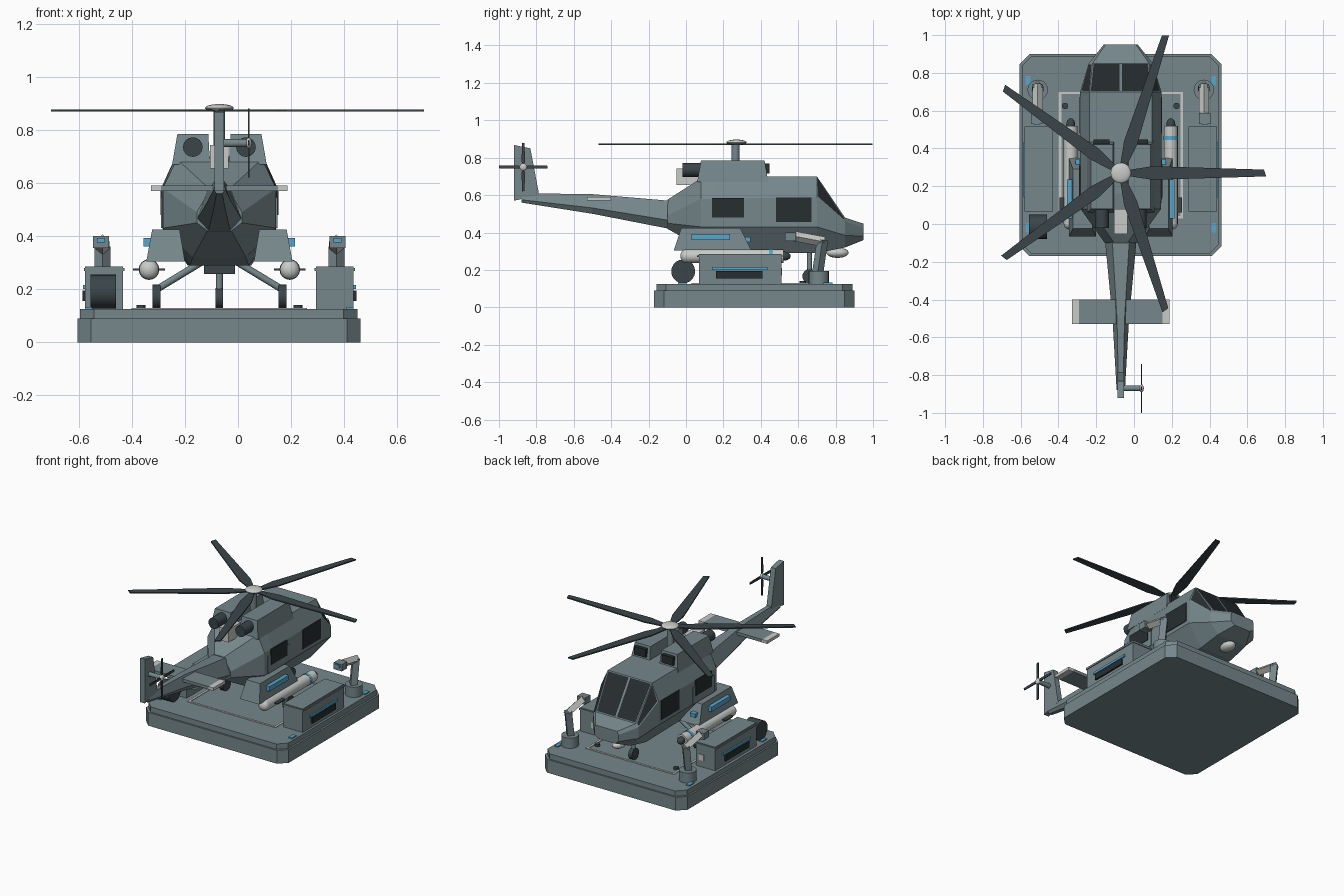
import bpy, bmesh, math
from mathutils import Vector, Matrix

if "Cube" in bpy.data.objects:
    bpy.data.objects.remove(bpy.data.objects["Cube"])

CX = -0.07  # centre line of the aircraft


def mat(name, c):
    m = bpy.data.materials.new(name)
    m.diffuse_color = (*c, 1)
    m.use_nodes = True
    m.node_tree.nodes["Principled BSDF"].inputs["Base Color"].default_value = m.diffuse_color
    return m


GREY = mat("grey_blue_paint", (0.18, 0.242, 0.258))
DARK = mat("dark_metal", (0.043, 0.06, 0.068))
GLASS = mat("dark_glass", (0.02, 0.026, 0.03))
LIGHT = mat("light_grey", (0.58, 0.6, 0.58))
BLUE = mat("blue_light", (0.1, 0.38, 0.6))


def finish(name, bm, *mats, smooth=False):
    bmesh.ops.recalc_face_normals(bm, faces=bm.faces)
    me = bpy.data.meshes.new(name)
    bm.to_mesh(me)
    bm.free()
    for m in mats:
        me.materials.append(m)
    ob = bpy.data.objects.new(name, me)
    bpy.context.collection.objects.link(ob)
    if smooth:
        bpy.context.view_layer.objects.active = ob
        ob.select_set(True)
        bpy.ops.object.shade_smooth_by_angle(angle=math.radians(40))
        ob.select_set(False)
    return ob


def skin(name, rings, *mats):
    """Closed loft through equal-length rings of points."""
    bm = bmesh.new()
    vs = [[bm.verts.new(p) for p in r] for r in rings]
    n = len(vs[0])
    for a, b in zip(vs, vs[1:]):
        for i in range(n):
            bm.faces.new((a[i], a[(i + 1) % n], b[(i + 1) % n], b[i]))
    bm.faces.new(vs[0])
    bm.faces.new(vs[-1])
    return finish(name, bm, *mats)


def box(name, x0, x1, y0, y1, z0, z1, m):
    return skin(name, [[(x0, y0, z), (x1, y0, z), (x1, y1, z), (x0, y1, z)] for z in (z0, z1)], m)


def taper(name, lo, hi, z0, z1, m):
    """Box with different bottom and top rectangles (x0, x1, y0, y1)."""
    return skin(name, [[(r[0], r[2], z), (r[1], r[2], z), (r[1], r[3], z), (r[0], r[3], z)]
                       for r, z in ((lo, z0), (hi, z1))], m)


def rod(name, a, b, r, m, r2=None, n=16):
    a, b = Vector(a), Vector(b)
    bm = bmesh.new()
    bmesh.ops.create_cone(bm, cap_ends=True, segments=n, radius1=r, radius2=r if r2 is None else r2,
                          depth=(b - a).length)
    rot = (b - a).to_track_quat('Z', 'Y').to_matrix().to_4x4()
    bm.transform(Matrix.Translation((a + b) / 2) @ rot)
    return finish(name, bm, m, smooth=n > 6)


def ball(name, c, s, m):
    bm = bmesh.new()
    bmesh.ops.create_uvsphere(bm, u_segments=20, v_segments=10, radius=1)
    bm.transform(Matrix.Translation(c) @ Matrix.Diagonal((*s, 1)))
    return finish(name, bm, m, smooth=True)


# Landing platform with clipped corners
def slab(name, x0, x1, y0, y1, z0, z1, c=0.052):
    pts = [(x0 + c, y0), (x1 - c, y0), (x1, y0 + c), (x1, y1 - c),
           (x1 - c, y1), (x0 + c, y1), (x0, y1 - c), (x0, y0 + c)]
    skin(name, [[(x, y, z) for x, y in pts] for z in (z0, z1)], GREY)


slab("platform_base", -0.605, 0.462, -0.17, 0.90, 0, 0.09)
slab("platform_deck", -0.594, 0.45, -0.159, 0.889, 0.09, 0.126)

# Painted pad outline and deck lamps
for x in (-0.40, 0.245):
    box("pad_line_side", x, x + 0.015, 0.03, 0.70, 0.126, 0.13, LIGHT)
for y in (0.03, 0.687):
    box("pad_line_end", -0.385, 0.245, y, y + 0.013, 0.126, 0.13, LIGHT)
for s in (-1, 1):
    for y in (0.76, -0.02):
        x = CX + s * 0.492
        box("deck_lamp", x - 0.013, x + 0.013, y - 0.024, y + 0.024, 0.126, 0.133, BLUE)
    rod("deck_tie_down", (CX + s * 0.295, 0.625, 0.126), (CX + s * 0.295, 0.625, 0.14), 0.017, DARK)


# Fuselage: rings as y, bottom half width, z, side half width, z low, z high, top half width, z
def ring(y, b, zb, m, z1, z2, t, zt):
    half = [(b, zb), (m, z1), (m, z2), (t, zt)]
    pts = half + [(0, zt)] + [(-x, z) for x, z in reversed(half)]
    return [(CX + x, y, z) for x, z in pts]


body = skin("fuselage", [ring(*r) for r in (
    (-0.10, 0.045, 0.42, 0.085, 0.45, 0.49, 0.035, 0.575),
    (0.08, 0.10, 0.32, 0.213, 0.43, 0.58, 0.16, 0.69),
    (0.16, 0.11, 0.29, 0.215, 0.43, 0.58, 0.165, 0.70),
    (0.70, 0.12, 0.29, 0.215, 0.43, 0.59, 0.165, 0.70),
    (0.85, 0.11, 0.32, 0.17, 0.385, 0.46, 0.15, 0.48),
    (0.95, 0.06, 0.36, 0.09, 0.38, 0.425, 0.08, 0.447))], GREY, GLASS)
# Windscreen panes inset into the sloping cockpit faces
bm = bmesh.new()
bm.from_mesh(body.data)
panes = [f for f in bm.faces if 0.72 < f.calc_center_median().y < 0.83
         and f.calc_center_median().z > 0.5]
bmesh.ops.inset_individual(bm, faces=panes, thickness=0.009, depth=0)
for f in panes:
    f.material_index = 1
bm.to_mesh(body.data)
bm.free()

# Tail boom, fin and stabiliser
skin("tail_boom", [[(CX + x, y, z) for x, z in
                    ((-w, zl + 0.3 * h), (-w * .5, zl), (w * .5, zl), (w, zl + 0.3 * h), (t, zl + h), (-t, zl + h))]
                   for y, w, t, zl, h in ((-0.09, 0.083, 0.045, 0.42, 0.15), (-0.50, 0.044, 0.02, 0.50, 0.105),
                                          (-0.88, 0.022, 0.012, 0.56, 0.05))], GREY)
skin("tail_fin", [[(CX + s * 0.018, y, z) for y, z in
                   ((-0.92, 0.57), (-0.785, 0.60), (-0.832, 0.85), (-0.92, 0.868))] for s in (-1, 1)], GREY)
box("stabiliser", CX - 0.22, CX + 0.22, -0.53, -0.40, 0.57, 0.59, GREY)
for s in (-1, 1):
    a, b = sorted((CX + s * 0.22, CX + s * 0.257))
    box("stabiliser_tip", a, b, -0.53, -0.40, 0.57, 0.59, LIGHT)


# Rotors: tapered flat blades, wide near the root
def blade(name, length, w0, w1, w2, h, frame):
    pts = [(0.02, -w0), (length * 0.22, -w1), (length, -w2), (length * 0.985, w2), (length * 0.22, w1), (0.02, w0)]
    ob = skin(name, [[(x, y, z) for x, y in pts] for z in (-h, h)], DARK)
    ob.data.transform(frame)


for i in range(5):
    blade("main_blade", 0.77, 0.013, 0.036, 0.018, 0.004,
          Matrix.Translation((CX, 0.27, 0.873)) @ Matrix.Rotation(math.radians(72 * i), 4, 'Z'))
ball("main_hub", (CX, 0.27, 0.882), (0.054, 0.054, 0.015), LIGHT)
rod("mast", (CX, 0.265, 0.69), (CX, 0.265, 0.875), 0.022, GREY)
for i in range(4):
    blade("tail_blade", 0.13, 0.006, 0.009, 0.007, 0.003,
          Matrix.Translation((0.04, -0.87, 0.75)) @ Matrix.Rotation(math.pi / 2, 4, 'Y')
          @ Matrix.Rotation(math.pi / 2 * i, 4, 'Z'))
rod("tail_rotor_shaft", (CX, -0.87, 0.75), (0.035, -0.87, 0.75), 0.015, GREY)
ball("tail_rotor_hub", (0.04, -0.87, 0.75), (0.012, 0.02, 0.02), LIGHT)

# Rear roof box, belly box, chin sensor
box("roof_vent", CX - 0.035, CX + 0.035, -0.052, 0.08, 0.655, 0.742, LIGHT)
box("belly_box", CX - 0.058, CX + 0.058, 0.25, 0.45, 0.258, 0.295, DARK)
ball("chin_sensor", (CX, 0.81, 0.292), (0.04, 0.06, 0.028), LIGHT)

# Nose gear
rod("nose_leg", (CX, 0.66, 0.18), (CX, 0.66, 0.30), 0.013, GREY)
rod("nose_wheel", (CX - 0.014, 0.66, 0.166), (CX + 0.014, 0.66, 0.166), 0.038, DARK)

# Paired parts on both sides of the aircraft and deck
for s in (-1, 1):
    def X(d):
        return CX + s * d

    def sbox(name, a, b, *rest):
        box(name, min(X(a), X(b)), max(X(a), X(b)), *rest)

    # engine fairing, intake, exhaust
    lo, hi = sorted((X(0.035), X(0.178))), sorted((X(0.042), X(0.158)))
    taper("engine_fairing", (*lo, 0.06, 0.44), (*hi, 0.08, 0.42), 0.67, 0.785, GREY)
    sbox("engine_intake", 0.06, 0.145, 0.41, 0.447, 0.715, 0.77, GLASS)
    rod("exhaust", (X(0.1), -0.02, 0.735), (X(0.1), 0.08, 0.735), 0.037, DARK)

    # side door and windows
    sbox("side_door", 0.205, 0.219, 0.11, 0.34, 0.43, 0.545, GREY)
    sbox("door_window", 0.205, 0.222, 0.14, 0.31, 0.48, 0.584, GLASS)
    sbox("cabin_window", 0.205, 0.219, 0.48, 0.672, 0.455, 0.586, GLASS)

    # sponson with blue strip
    lo, hi = sorted((X(0.13), X(0.275))), sorted((X(0.15), X(0.253)))
    taper("sponson", (*lo, -0.065, 0.35), (*hi, -0.025, 0.29), 0.305, 0.425, GREY)
    sbox("sponson_strip", 0.255, 0.285, 0.03, 0.235, 0.36, 0.392, BLUE)
    sbox("sponson_front_lamp", 0.20, 0.24, 0.29, 0.345, 0.35, 0.375, BLUE)

    # store slung below the sponson
    xm, zm = X(0.265), 0.274
    rod("store_body", (xm, 0.0, zm), (xm, 0.52, zm), 0.037, LIGHT)
    ball("store_tail_cap", (xm, 0.0, zm), (0.037, 0.03, 0.037), LIGHT)
    ball("store_nose", (xm, 0.525, zm), (0.024, 0.035, 0.024), DARK)
    rod("store_band", (xm, 0.445, zm), (xm, 0.465, zm), 0.039, BLUE)
    box("store_fin", xm - 0.06, xm + 0.06, 0.06, 0.14, zm - 0.004, zm + 0.004, DARK)

    # main gear
    rod("main_leg", (X(0.07), 0.30, 0.30), (X(0.235), 0.30, 0.20), 0.013, GREY)
    rod("main_wheel", (X(0.222), 0.30, 0.172), (X(0.252), 0.30, 0.172), 0.045, DARK)

    # equipment cabinet with vent and light strip
    sbox("cabinet", 0.363, 0.505, 0.07, 0.51, 0.126, 0.285, GREY)
    sbox("cabinet_lid", 0.358, 0.51, 0.065, 0.515, 0.268, 0.28, GREY)
    sbox("cabinet_vent", 0.50, 0.516, 0.16, 0.41, 0.155, 0.195, GLASS)
    sbox("cabinet_strip", 0.50, 0.514, 0.14, 0.435, 0.20, 0.215, BLUE)
    sbox("cabinet_panel", 0.385, 0.42, 0.506, 0.514, 0.17, 0.21, LIGHT)

    # service arm
    xa = X(0.44)
    rod("arm_base", (xa, 0.71, 0.126), (xa, 0.71, 0.195), 0.054, GREY, n=20)
    rod("arm_column", (xa, 0.705, 0.19), (xa, 0.73, 0.36), 0.03, GREY, n=4)
    rod("arm_forearm", (xa, 0.74, 0.35), (xa, 0.58, 0.38), 0.027, LIGHT, n=4)
    sbox("arm_head", 0.415, 0.475, 0.53, 0.588, 0.355, 0.4, GREY)
    sbox("arm_head_lamp", 0.43, 0.46, 0.524, 0.531, 0.375, 0.393, BLUE)

# Hose drum beside the left cabinet
rod("hose_drum", (-0.555, -0.015, 0.192), (-0.46, -0.015, 0.192), 0.064, DARK, n=20)
